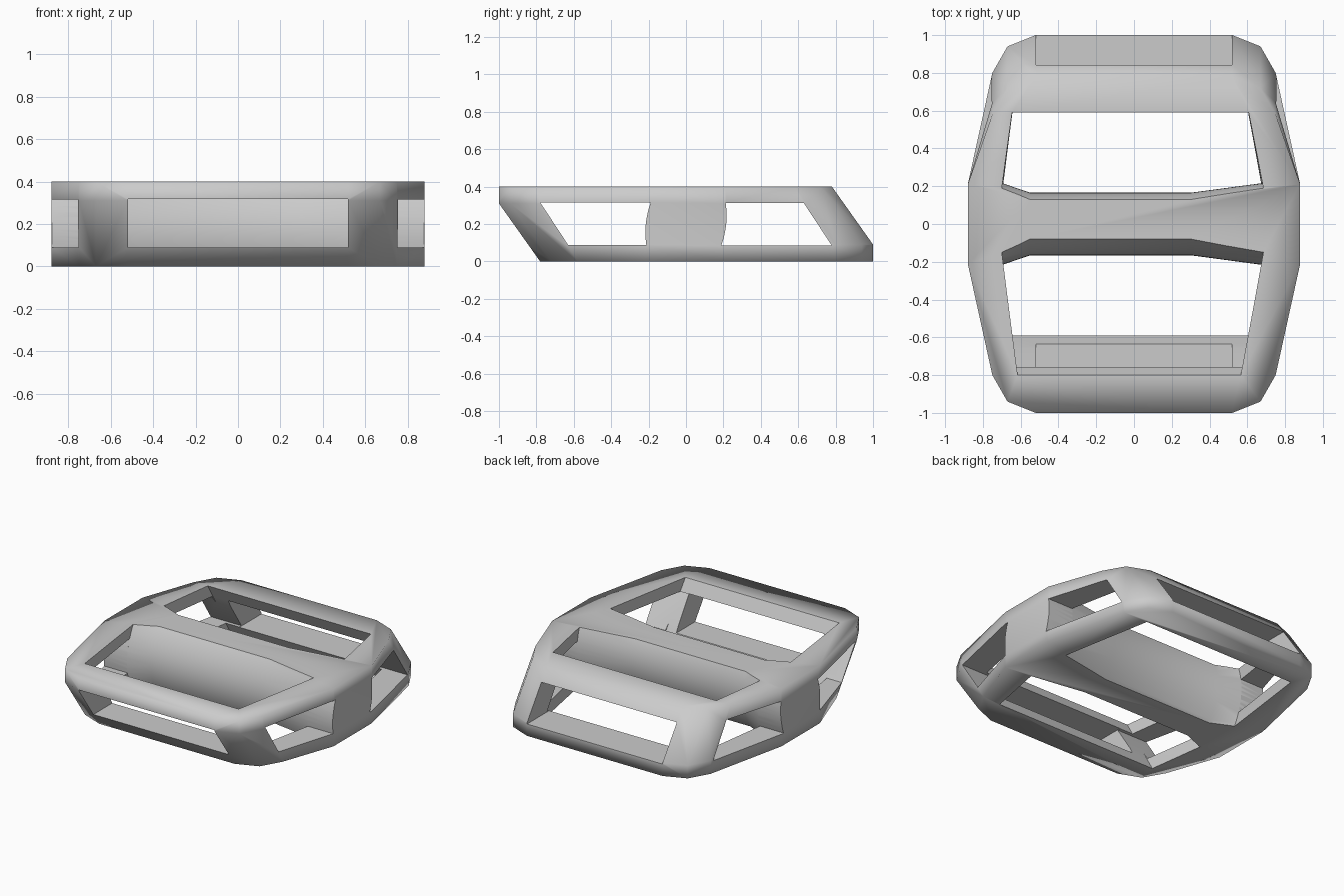
import bpy, bmesh, math

if "Cube" in bpy.data.objects:
    bpy.data.objects.remove(bpy.data.objects["Cube"])

H = 0.4


def loft(name, rings):
    """Closed solid from stacked rings with equal point counts."""
    bm = bmesh.new()
    loops = [[bm.verts.new(p) for p in ring] for ring in rings]
    n = len(loops[0])
    for a, b in zip(loops, loops[1:]):
        for i in range(n):
            j = (i + 1) % n
            bm.faces.new((a[i], a[j], b[j], b[i]))
    bm.faces.new(loops[0])
    bm.faces.new(loops[-1])
    bmesh.ops.triangulate(bm, faces=bm.faces[:])
    bmesh.ops.recalc_face_normals(bm, faces=bm.faces[:])
    me = bpy.data.meshes.new(name)
    bm.to_mesh(me)
    bm.free()
    ob = bpy.data.objects.new(name, me)
    bpy.context.collection.objects.link(ob)
    return ob


def flip(rings):
    """Half turn about the axle, front to back."""
    return [[(x, -y, H - z) for x, y, z in r] for r in rings]


# Outer body: rounded-corner outline with a raked front and back
corner = [(0.52, 0), (0.67, 0.06), (0.75, 0.2)]
rings = []
for z, f, b in ((0, -.78, 1), (.09, -.844, 1), (.31, -1, .844), (H, -1, .78)):
    right = [(x, f + d) for x, d in corner] + [(.88, -.21), (.88, .21)]
    right += [(x, b - d) for x, d in reversed(corner)]
    rings.append([(x, y, z) for x, y in right] +
                 [(-x, y, z) for x, y in reversed(right)])
pedal = loft("pedal_body", rings)


# Barrel-shaped front side of the axle housing
def mid_y(t):
    return -0.13 + 0.05 * t - 0.232 * t * (1 - t)


def end_y(t):
    return -0.19 + 0.04 * t - 0.18 * t * (1 - t)


# Through-opening between housing and cage bar
hole = []
for i in range(13):
    t = -0.05 + 1.1 * i / 12
    yo = -0.59 - 0.21 * t
    k = -yo - 0.2
    hole.append([(x, y, t * H) for x, y in (
        (-0.70, end_y(t)), (-0.55, mid_y(t)), (0.30, mid_y(t)),
        (0.685, end_y(t)), (0.685 - 0.2 * k, yo), (-0.70 + 0.14 * k, yo))])


# Side window beside the housing
def side(s):
    out = []
    for i in range(9):
        z = 0.088 + 0.228 * i / 8
        yi, yo = end_y(z / H), -0.63 - 0.15 * i / 8
        out.append([(s * x, y, z) for x, y in ((.5, yi), (1, yi), (1, yo), (.5, yo))])
    return out


# End window in the raked bar
end = [[(x, y, z) for x, y in ((-.52, -1.1), (.52, -1.1), (.52, -.5), (-.52, -.5))]
       for z in (0.088, 0.318)]

cutters = []
for shape in (hole, side(1), side(-1), end):
    for r in (shape, flip(shape)):
        c = loft("cutter", r)
        c.hide_render = True
        m = pedal.modifiers.new("cut", 'BOOLEAN')
        m.operation, m.solver, m.object = 'DIFFERENCE', 'EXACT', c
        cutters.append(c)
bpy.context.view_layer.update()
dg = bpy.context.evaluated_depsgraph_get()
me = bpy.data.meshes.new_from_object(pedal.evaluated_get(dg))
pedal.modifiers.clear()
pedal.data = me
for c in cutters:
    bpy.data.objects.remove(c)

# Soft outer rim, crisp window edges
bm = bmesh.new()
bm.from_mesh(me)
bmesh.ops.remove_doubles(bm, verts=bm.verts[:], dist=0.0005)
bmesh.ops.dissolve_limit(bm, angle_limit=0.01, verts=bm.verts[:], edges=bm.edges[:])
for f in bm.faces:
    f.smooth = True
for e in bm.edges:
    p = (e.verts[0].co + e.verts[1].co) / 2
    flat = abs(e.verts[0].co.z - e.verts[1].co.z) < 1e-4
    y = p.y if p.z > 0.2 else -p.y
    rim = flat and (p.z < .001 or p.z > H - .001) and (abs(p.x) > .72 or y > .68 or y < -.9)
    e.smooth = rim or e.calc_face_angle(0) < math.radians(40)
bm.to_mesh(me)
bm.free()
